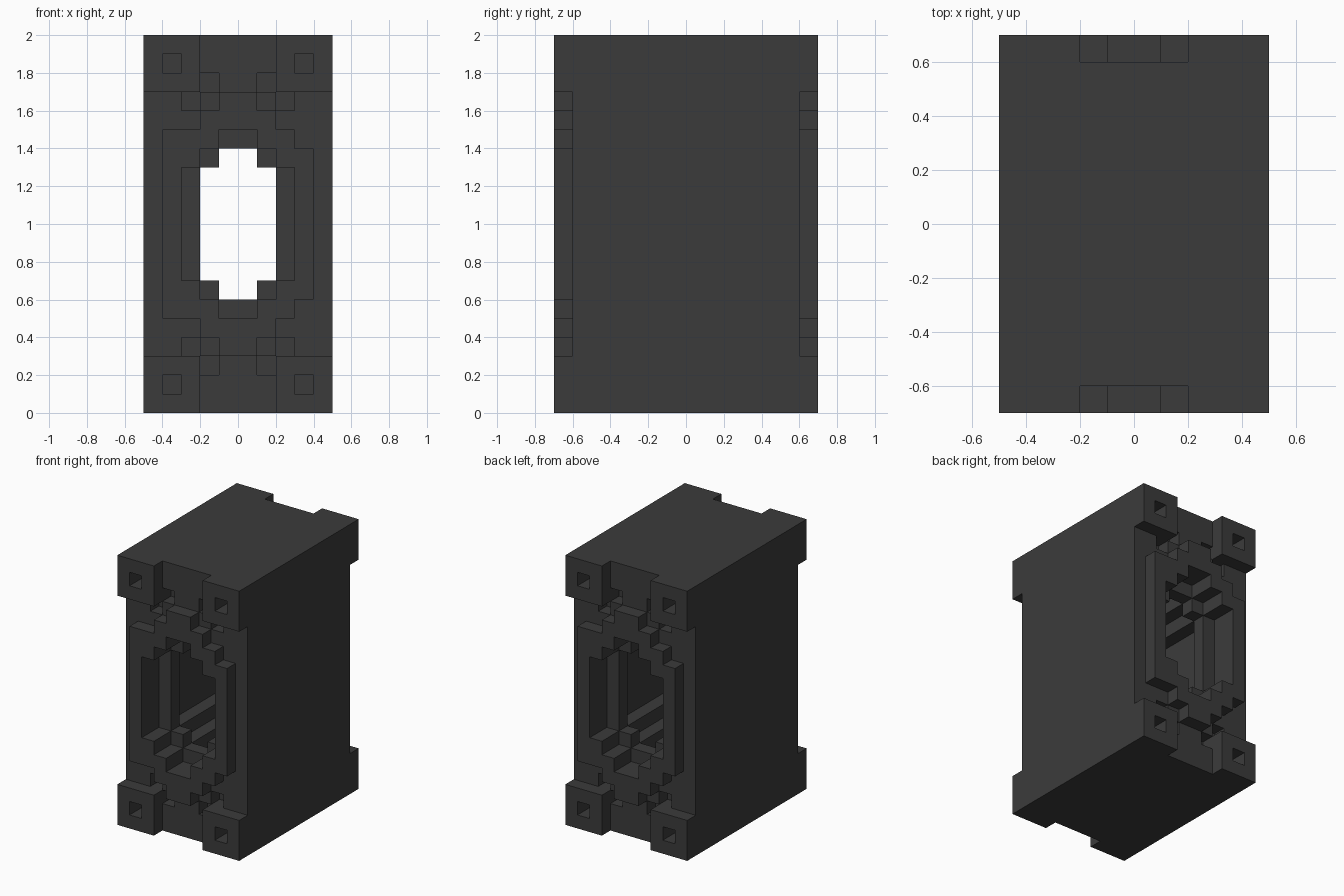
import bpy
import bmesh
import math
from mathutils import Vector

cube = bpy.data.objects.get("Cube")
if cube:
    bpy.data.objects.remove(cube, do_unlink=True)

U = 0.1                      # edge length of one block
NX, NY, NZ = 10, 14, 20      # overall size in blocks

# Single dark grey material
dark = bpy.data.materials.new("dark_grey")
dark.use_nodes = True
COLOUR = (0.044, 0.044, 0.044, 1.0)
dark.diffuse_color = COLOUR
bsdf = next(n for n in dark.node_tree.nodes if n.type == 'BSDF_PRINCIPLED')
bsdf.inputs["Base Color"].default_value = COLOUR

# Stepped outlines as (half width, half height) boxes about the centre
WIDE_TUNNEL = [(1, 5), (2, 4), (3, 3)]
NARROW_TUNNEL = [(1, 4), (2, 3)]
BEZEL_LEFT_HALF = [(1, 7), (2, 6), (4, 5)]
BEZEL_RIGHT_HALF = [(1, 7), (2, 6), (3, 5), (4, 4)]
CORNER_SOCKET = (3.5, 8.5)
PLATE_POCKETS = [(2.5, 6.5), (1.5, 7.5)]


def inside(hx, hz, steps):
    return any(hx < w and hz < h for w, h in steps)


def part_at(x, layer, z):
    """Part filling a block; layer 0 is the outermost slice of either end."""
    hx, hz = abs(x), abs(z)
    if layer <= 1 and (hx, hz) == CORNER_SOCKET:
        return None
    if layer == 0:                                   # raised relief
        if hx > 2 and hz > 7:
            return "corner_blocks"
        outline = BEZEL_RIGHT_HALF if x > 0 else BEZEL_LEFT_HALF
        if inside(hx, hz, outline) and not inside(hx, hz, WIDE_TUNNEL):
            return "bezel"
        return None
    if layer == 1 and (hx, hz) in PLATE_POCKETS:     # small pockets in the plate
        return None
    if inside(hx, hz, WIDE_TUNNEL):                  # tunnel with a narrow collar
        if layer == 2 and not inside(hx, hz, NARROW_TUNNEL):
            return "tunnel_collar"
        return None
    return "body"


# Fill the block grid; the back end is the front end turned half a circle
blocks = {}
for i in range(NX):
    for j in range(NY):
        for k in range(NZ):
            x, z = i - NX / 2 + 0.5, k - NZ / 2 + 0.5
            front = j < NY // 2
            part = part_at(x if front else -x, j if front else NY - 1 - j, z)
            if part and part != "body":
                part = ("front_" if front else "back_") + part
            if part:
                blocks[i, j, k] = part


def build_part(name):
    """Make the exposed faces of one part and merge the flat areas."""
    bm = bmesh.new()
    for cell, part in blocks.items():
        if part != name:
            continue
        centre = Vector(cell) + Vector((0.5, 0.5, 0.5))
        for axis in range(3):
            for sign in (-1, 1):
                near = list(cell)
                near[axis] += sign
                if tuple(near) in blocks:
                    continue
                n, a, b = Vector(), Vector(), Vector()
                n[axis] = 0.5 * sign
                a[(axis + 1) % 3] = 0.5
                b[(axis + 2) % 3] = 0.5 * sign
                quad = [n - a - b, n + a - b, n + a + b, n - a + b]
                bm.faces.new([bm.verts.new(centre + q) for q in quad])
    bmesh.ops.remove_doubles(bm, verts=bm.verts[:], dist=0.001)
    bmesh.ops.dissolve_limit(bm, angle_limit=math.radians(1),
                             verts=bm.verts[:], edges=bm.edges[:])
    for v in bm.verts:
        v.co = (v.co - Vector((NX / 2, NY / 2, 0))) * U
    mesh = bpy.data.meshes.new(name)
    bm.to_mesh(mesh)
    bm.free()
    mesh.materials.append(dark)
    obj = bpy.data.objects.new(name, mesh)
    bpy.context.collection.objects.link(obj)


for part_name in sorted(set(blocks.values())):
    build_part(part_name)
